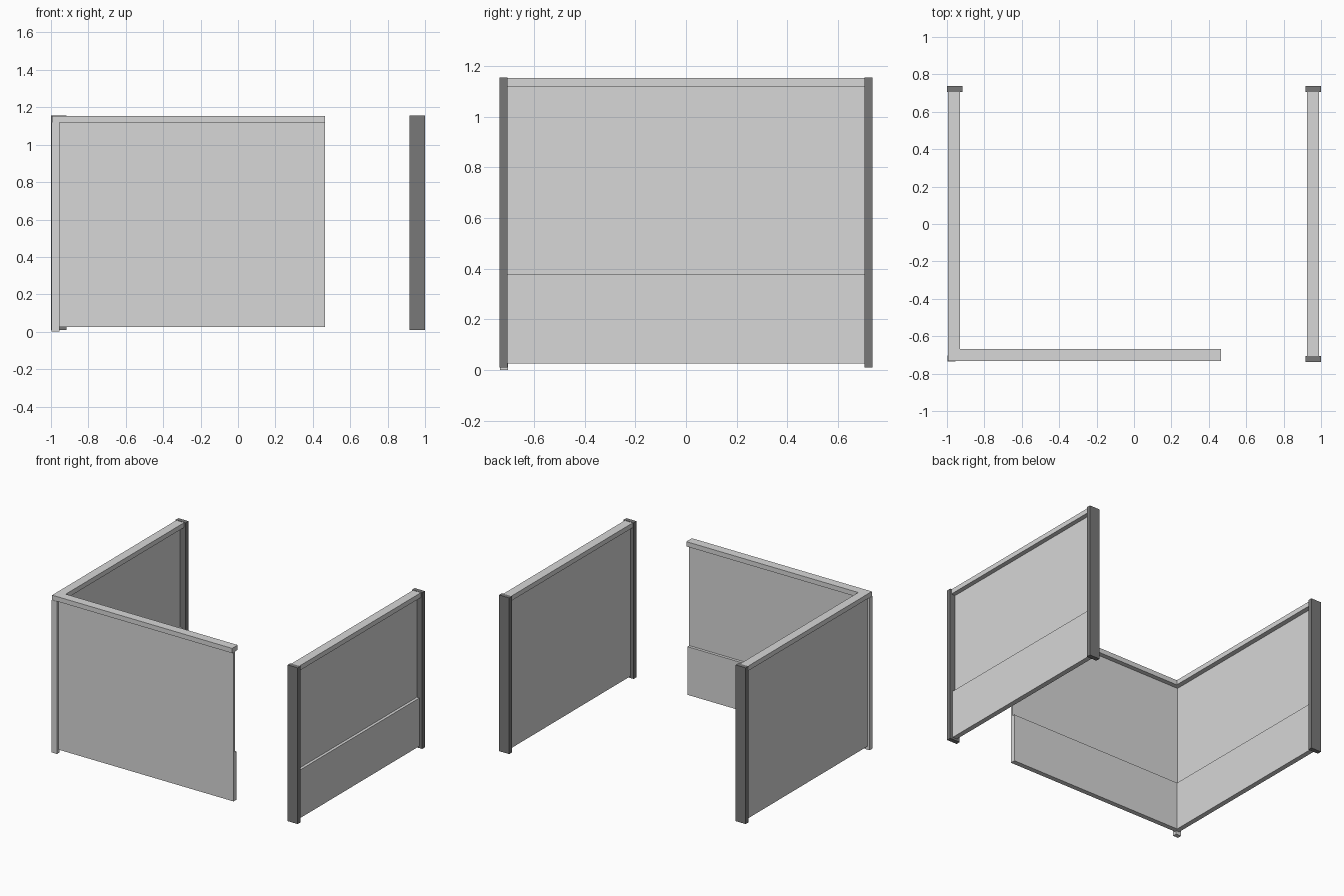
import bpy
import bmesh

cube = bpy.data.objects.get("Cube")
if cube:
    bpy.data.objects.remove(cube, do_unlink=True)


def make_material(name, value):
    mat = bpy.data.materials.new(name)
    mat.use_nodes = True
    color = (value, value, value, 1)
    mat.diffuse_color = color
    mat.node_tree.nodes["Principled BSDF"].inputs["Base Color"].default_value = color
    return mat


light = make_material("light_grey", 0.68)
dark = make_material("dark_grey", 0.19)


def prism(name, outline, z0, z1, mat):
    """Extrude a flat outline from z0 up to z1."""
    bm = bmesh.new()
    base = bm.faces.new([bm.verts.new((x, y, z0)) for x, y in outline])
    top = bmesh.ops.extrude_face_region(bm, geom=[base])["geom"]
    verts = [v for v in top if isinstance(v, bmesh.types.BMVert)]
    bmesh.ops.translate(bm, verts=verts, vec=(0, 0, z1 - z0))
    bmesh.ops.recalc_face_normals(bm, faces=bm.faces)
    mesh = bpy.data.meshes.new(name)
    bm.to_mesh(mesh)
    bm.free()
    mesh.materials.append(mat)
    obj = bpy.data.objects.new(name, mesh)
    bpy.context.collection.objects.link(obj)
    return obj


def box(name, x0, x1, y0, y1, z0, z1, mat=light):
    return prism(name, [(x0, y0), (x1, y0), (x1, y1), (x0, y1)], z0, z1, mat)


# Shared dimensions
FLOOR, LEDGE, RAIL, TOP = 0.025, 0.378, 1.118, 1.153
END, INNER = 0.737, 0.705      # end post, outer and inner faces
FRONT_END = 0.465              # free end of the front wall
THIN, THICK = 0.015, 0.036     # upper and lower panel thickness
LEFT, RIGHT, FRONT = -0.98, 0.942, -0.716   # flush panel faces

# Side walls: thin upper panel over a thicker lower panel
for side, x, y0 in (("right", LEFT, FRONT), ("left", RIGHT, -INNER)):
    box(side + "_upper_panel", x, x + THIN, y0, INNER, LEDGE, RAIL)
    box(side + "_lower_panel", x, x + THICK, y0, INNER, FLOOR, LEDGE)

# Front wall
box("front_upper_panel", LEFT, FRONT_END, FRONT, FRONT + THIN, LEDGE, RAIL)
box("front_lower_panel", LEFT, FRONT_END, FRONT, FRONT + THICK, FLOOR, LEDGE)
box("front_panel_joint", -0.012, -0.006, FRONT - 0.001, FRONT, LEDGE, RAIL)

# Cap rails, the first turning the corner in one piece
prism("corner_cap_rail",
      [(-0.995, -0.732), (FRONT_END, -0.732), (FRONT_END, -0.667),
       (-0.93, -0.667), (-0.93, INNER), (-0.995, INNER)],
      RAIL, TOP, light)
box("left_cap_rail", 0.925, 0.99, -INNER, INNER, RAIL, TOP)

# Corner post and dark end posts
box("corner_post", -0.997, -0.955, -0.734, -0.703, 0, RAIL)
for name, x0, y0 in (("right_back_post", -1, INNER),
                     ("left_back_post", 0.918, INNER),
                     ("left_front_post", 0.918, -END)):
    box(name, x0, x0 + 0.082, y0, y0 + END - INNER, 0.01, TOP + 0.002, dark)
